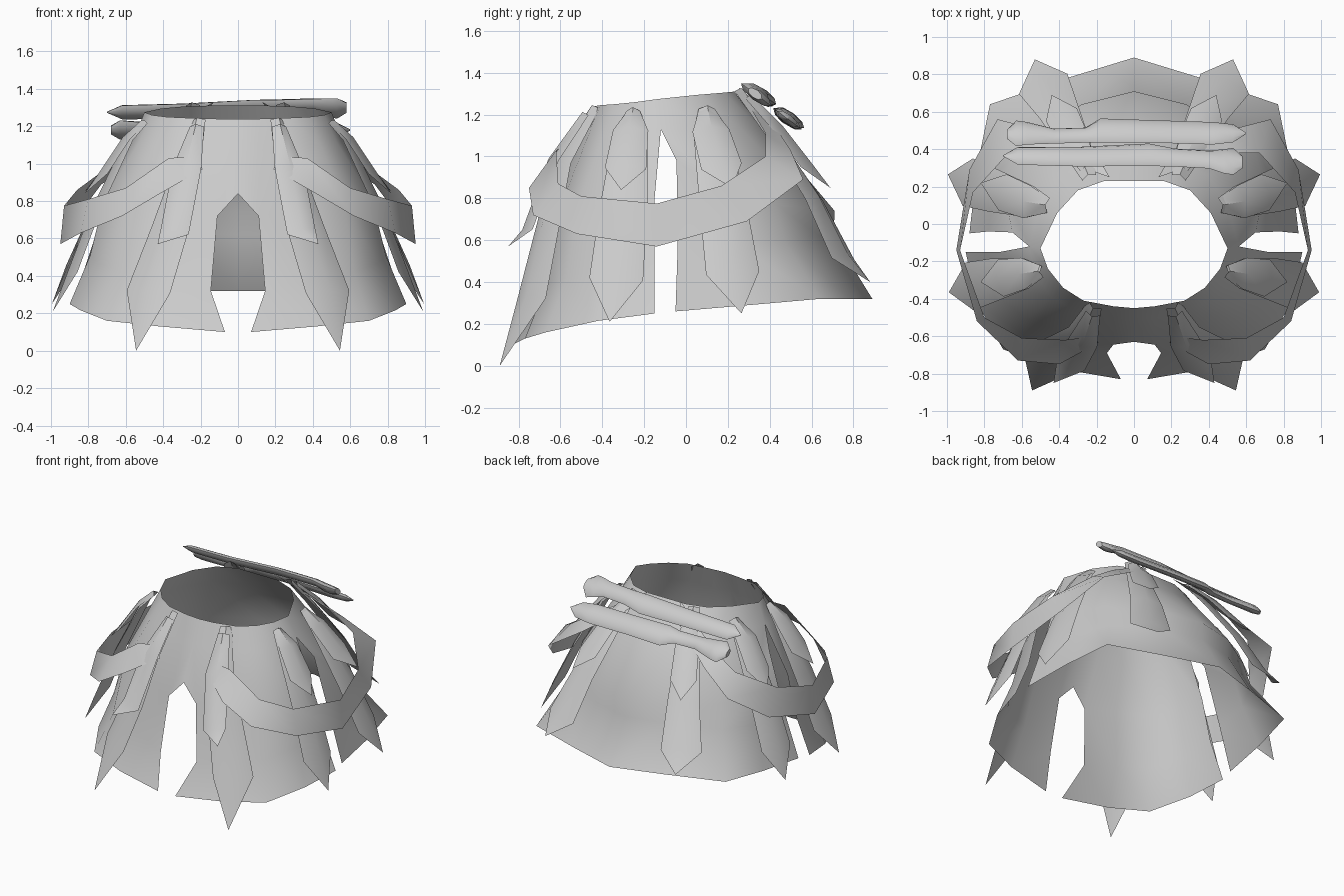
import bpy, bmesh, math
from mathutils import Vector

if "Cube" in bpy.data.objects:
    bpy.data.objects.remove(bpy.data.objects["Cube"], do_unlink=True)

# single grey material
grey = bpy.data.materials.new("plain grey")
grey.use_nodes = True
COL = (0.6, 0.6, 0.6, 1)
grey.diffuse_color = COL
grey.node_tree.nodes["Principled BSDF"].inputs["Base Color"].default_value = COL


def finish(name, bm, mirror=True, angle=40):
    """Turn a bmesh into a smooth object, mirrored left to right if asked."""
    bmesh.ops.remove_doubles(bm, verts=bm.verts, dist=0.0005)
    mesh = bpy.data.meshes.new(name)
    bm.to_mesh(mesh)
    bm.free()
    ob = bpy.data.objects.new(name, mesh)
    bpy.context.collection.objects.link(ob)
    mesh.materials.append(grey)
    if mirror:
        m = ob.modifiers.new("Mirror", 'MIRROR')
        m.use_clip = True
        m.merge_threshold = 0.001
    bpy.ops.object.select_all(action='DESELECT')
    ob.select_set(True)
    bpy.context.view_layer.objects.active = ob
    bpy.ops.object.shade_smooth_by_angle(angle=math.radians(angle))


def loft(bm, columns):
    """Skin neighbouring columns of points, turning faces away from the body axis."""
    rows = [[bm.verts.new(p) for p in c] for c in columns]
    for a, b in zip(rows, rows[1:]):
        for i in range(len(a) - 1):
            f = bm.faces.new([a[i], a[i + 1], b[i + 1], b[i]])
            f.normal_update()
            c = f.calc_center_median()
            if f.normal.dot(Vector((c.x, c.y + 0.11, 0.2))) < 0:
                f.normal_flip()


# skirt columns: waist, hip bulge, narrow below it, flared hem
front = [
    [(.11, -.44, 1.24), (.11, -.645, .72), (.145, -.69, .32), (.07, -.83, .10)],
    [(.27, -.41, 1.245), (.35, -.60, .76), (.40, -.66, .40), (.42, -.77, .13)],
    [(.38, -.34, 1.25), (.57, -.51, .78), (.62, -.57, .42), (.70, -.67, .16)],
    [(.46, -.24, 1.26), (.68, -.33, .79), (.75, -.37, .47), (.84, -.42, .215)],
    [(.50, -.13, 1.275), (.72, -.15, .80), (.79, -.15, .51), (.90, -.15, .25)],
]
back = [
    [(.50, -.13, 1.275), (.65, -.045, .98), (.78, -.04, .56), (.88, -.05, .26)],
    [(.41, .06, 1.295), (.70, .20, .80), (.74, .24, .58), (.84, .30, .29)],
    [(.30, .18, 1.305), (.59, .43, .77), (.62, .47, .60), (.77, .64, .32)],
    [(.16, .23, 1.31), (.28, .64, .75), (.28, .637, .62), (.36, .78, .32)],
    [(0, .23, 1.31), (0, .71, .74), (0, .705, .62), (0, .89, .32)],
]
APEX = Vector((.56, -.12, 1.13))   # top of the side slit


def with_hip(col, split=False):
    p = [Vector(v) for v in col]
    hip = APEX if split else p[0].lerp(p[1], 0.32)
    return [p[0], hip] + p[1:]


bm = bmesh.new()
loft(bm, [with_hip(c, i == 4) for i, c in enumerate(front)])
loft(bm, [with_hip(c, i == 0) for i, c in enumerate(back)])
# centre strip above the front slit
loft(bm, [[(0, -.45, 1.24), (0, -.52, 1.09), (0, -.63, .84)], with_hip(front[0])[:3]])
finish("skirt", bm, angle=75)


def feather(name, out, points, widths):
    """Leaf strip with a raised midrib, lying square to the direction out."""
    pts = [Vector(p) for p in points]
    cols = [[], [], []]
    for i, (p, w) in enumerate(zip(pts, widths)):
        along = (pts[min(i + 1, len(pts) - 1)] - pts[max(i - 1, 0)]).normalized()
        side = along.cross(Vector(out)).normalized()
        normal = side.cross(along).normalized()
        for c, s in zip(cols, (-1, 0, 1)):
            c.append(p + side * w * s + normal * (.02 if s == 0 else -.1 * w))
    # pull every column together at the tip
    for c in cols:
        c[-1] = pts[-1]
    bm = bmesh.new()
    loft(bm, cols)
    bmesh.ops.dissolve_degenerate(bm, dist=0.0005, edges=bm.edges)
    finish(name, bm)


FRONT, SIDE_F, SIDE_B, BACK = (.5, -.85, .15), (1, -.15, .15), (1, .2, .15), (.38, .92, .15)

# long feathers
feather("front_feather", FRONT, [(.21, -.435, 1.235), (.28, -.60, .97), (.37, -.675, .65),
        (.485, -.75, .32), (.545, -.89, .0)], (.04, .085, .115, .135, 0))
feather("side_front_feather", SIDE_F, [(.49, -.255, 1.22), (.58, -.265, 1.13),
        (.76, -.30, .76), (.89, -.335, .42), (.99, -.365, .21)], (.03, .08, .115, .13, 0))
feather("side_back_feather", SIDE_B, [(.46, .10, 1.23), (.56, .12, 1.13), (.76, .18, .76),
        (.90, .225, .45), (.995, .265, .25)], (.04, .085, .115, .13, 0))
feather("back_feather", BACK, [(.24, .25, 1.315), (.31, .42, 1.1), (.41, .62, .8),
        (.49, .76, .52), (.53, .88, .40)], (.04, .08, .11, .14, 0))

# short overlapping feathers
feather("short_front_feather", (.3, -.95, .1), [(.22, -.48, 1.2), (.275, -.64, .98),
        (.34, -.765, .64), (.43, -.85, .57)], (.04, .08, .08, 0))
feather("short_side_front_feather", SIDE_F, [(.50, -.25, 1.22), (.60, -.265, 1.13),
        (.72, -.29, .95), (.82, -.31, .84)], (.03, .085, .10, 0))
feather("short_side_back_feather", SIDE_B, [(.47, .10, 1.22), (.58, .12, 1.13),
        (.71, .17, .96), (.82, .22, .85)], (.04, .09, .10, 0))
feather("short_back_feather", BACK, [(.25, .30, 1.28), (.32, .45, 1.13), (.39, .59, .95),
        (.44, .69, .85)], (.04, .08, .09, 0))

# flat band draped around each side: upper and lower edge points
bm = bmesh.new()
loft(bm, [
    [(.21, -.60, 1.04), (.19, -.635, .97)],
    [(.37, -.62, 1.03), (.40, -.75, .85)],
    [(.60, -.61, .87), (.62, -.73, .72)],
    [(.80, -.50, .81), (.84, -.52, .63)],
    [(.93, -.14, .775), (.95, -.14, .57)],
    [(.86, .17, .86), (.88, .29, .69)],
    [(.67, .38, 1.00), (.73, .56, .89)],
    [(.50, .38, 1.11), (.50, .50, 1.03)],
    [(.13, .25, 1.33), (.20, .37, 1.23)],
])
finish("side_band", bm)


def bone(name, stations, sides=8):
    """Flattened shaft along x, lying on the sloping back; x, y, z, half width, half depth."""
    wide, deep = Vector((0, .8, -.6)), Vector((0, .6, .8))
    bm = bmesh.new()
    rings = []
    for x, y, z, w, d in stations:
        rings.append([bm.verts.new(Vector((x, y, z)) + wide * w * math.cos(2 * math.pi * k / sides)
                                   + deep * d * math.sin(2 * math.pi * k / sides))
                      for k in range(sides)])
    for a, b in zip(rings, rings[1:]):
        for k in range(sides):
            n = (k + 1) % sides
            bm.faces.new((a[k], a[n], b[n], b[k]))
    bm.faces.new(rings[0])
    bm.faces.new(rings[-1])
    bmesh.ops.recalc_face_normals(bm, faces=bm.faces)
    finish(name, bm, mirror=False, angle=50)


# two bones tucked across the back, knobs at opposite ends
bone("upper_bone", [(-.70, .365, 1.275, .003, .003), (-.62, .365, 1.275, .06, .022),
     (-.30, .36, 1.28, .065, .024), (.08, .37, 1.295, .075, .025), (.22, .355, 1.305, .06, .024),
     (.40, .345, 1.31, .06, .024), (.48, .335, 1.30, .08, .028), (.53, .335, 1.295, .09, .028),
     (.58, .33, 1.30, .04, .02)])
bone("lower_bone", [(-.68, .48, 1.18, .03, .018), (-.63, .485, 1.18, .085, .028),
     (-.57, .485, 1.18, .075, .028), (-.43, .47, 1.185, .05, .024), (-.26, .475, 1.185, .05, .024),
     (-.18, .50, 1.185, .08, .025), (.10, .495, 1.185, .075, .025), (.42, .485, 1.18, .075, .025),
     (.53, .485, 1.18, .06, .022), (.60, .485, 1.18, .003, .003)])
